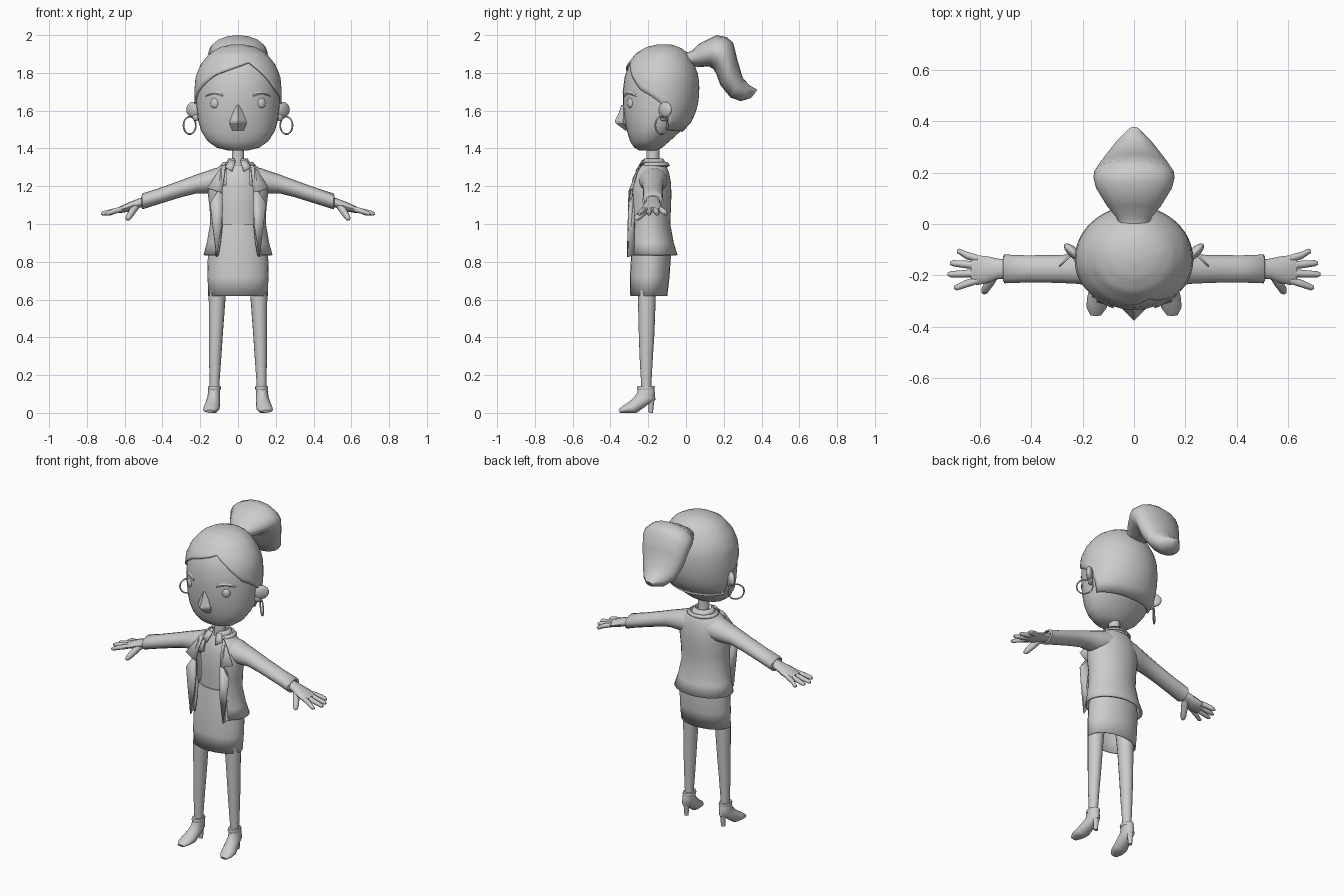
import bpy, bmesh, math
from mathutils import Vector

grey = bpy.data.materials.new("plain_grey")
grey.diffuse_color = (0.604, 0.604, 0.604, 1)


def finish(ob, angle=50, thick=0):
    """Give the part its colour, shading and optional thickness."""
    ob.data.materials.append(grey)
    bpy.ops.object.select_all(action='DESELECT')
    bpy.context.view_layer.objects.active = ob
    ob.select_set(True)
    if thick:
        m = ob.modifiers.new("thickness", 'SOLIDIFY')
        m.thickness, m.offset = thick, 0
    bpy.ops.object.shade_smooth_by_angle(angle=math.radians(angle))
    return ob


def loft(name, rings, closed=True, caps=(True, True), angle=50, thick=0):
    """Skin a list of equally sized point rings."""
    bm = bmesh.new()
    vs = [[bm.verts.new(p) for p in r] for r in rings]
    n = len(rings[0])
    for a, b in zip(vs, vs[1:]):
        for i in range(n if closed else n - 1):
            j = (i + 1) % n
            bm.faces.new((a[i], a[j], b[j], b[i]))
    for use, r in zip(caps, (vs[0], vs[-1])):
        if use and closed:
            bm.faces.new(r)
    bmesh.ops.recalc_face_normals(bm, faces=bm.faces[:])
    me = bpy.data.meshes.new(name)
    bm.to_mesh(me)
    bm.free()
    ob = bpy.data.objects.new(name, me)
    bpy.context.collection.objects.link(ob)
    return finish(ob, angle, thick)


def ring(front, back, w, cx=0, n=24, start=0, end=360):
    """Oval through a front and a back (y, z) point with half width w."""
    f, b = Vector((cx, *front)), Vector((cx, *back))
    c, d = (f + b) / 2, (f - b) / 2
    count = n if end - start == 360 else n + 1
    angs = [math.radians(start + (end - start) * i / n) for i in range(count)]
    return [c + d * math.cos(a) + Vector((w * math.sin(a), 0, 0)) for a in angs]


def level(rows, cx=0, **k):
    """Horizontal ovals from rows of z, front y, back y, half width."""
    return [ring((f, z), (b, z), w, cx, **k) for z, f, b, w in rows]


def tube(name, rows, n=12, u=(0, 1, 0), v=(0, 0, 1)):
    """Sweep along rows of centre, u radius, v radius."""
    angs = [2 * math.pi * i / n for i in range(n)]
    u, v = Vector(u), Vector(v)
    return loft(name, [[Vector(c) + u * ru * math.cos(a) + v * rv * math.sin(a)
                        for a in angs] for c, ru, rv in rows])


def lerp(table, x):
    """Interpolate rows keyed on their first, ascending value."""
    for p, q in zip(table, table[1:]):
        if x <= q[0]:
            t = max(0, (x - p[0]) / (q[0] - p[0]))
            return [u + (v - u) * t for u, v in zip(p[1:], q[1:])]
    return list(table[-1][1:])


def ball(name, loc, scale, rot=0):
    bpy.ops.mesh.primitive_uv_sphere_add(segments=16, ring_count=10, location=loc, rotation=(0, 0, rot))
    ob = bpy.context.object
    ob.name, ob.scale = name, scale
    return finish(ob)


# Head profile: z, front y, back y, half width
SKULL = [(1.388, -.255, -.15, .06), (1.405, -.285, -.115, .125), (1.44, -.307, -.075, .172),
         (1.49, -.322, -.02, .204), (1.55, -.335, .035, .222), (1.62, -.343, .06, .229),
         (1.70, -.345, .07, .23), (1.78, -.335, .066, .223), (1.84, -.312, .045, .198),
         (1.90, -.265, .01, .15), (1.932, -.21, -.03, .095), (1.945, -.155, -.08, .035)]


def skull(z, a, inset=0):
    f, b, w = lerp(SKULL, z)
    d = (b - f) / 2 - inset
    return Vector(((w - inset) * math.sin(a), (f + b) / 2 - d * math.cos(a), z))


def face_y(x, z):
    f, b, w = lerp(SKULL, z)
    return skull(z, math.asin(x / (w - .01)), .01).y


loft("head", level([(z, f + .01, b - .01, w - .01) for z, f, b, w in SKULL[:-1]], n=32))

# Hair cap running from the crown down to a swept hairline (angle, z)
LINE = [(-180, 1.49), (-113, 1.50), (-104, 1.6), (-90, 1.645), (-76, 1.68), (-55, 1.735),
        (-33, 1.79), (18, 1.855), (33, 1.81), (60, 1.71), (76, 1.68), (90, 1.645),
        (104, 1.6), (113, 1.5), (180, 1.49)]
hair = []
for s in range(15):
    row = []
    for i in range(60):
        deg = -180 + 6 * i
        z = 1.945 - (1.945 - lerp(LINE, deg)[0]) * (s / 14) ** 1.6
        row.append(skull(z, math.radians(deg), .004))
    hair.append(row)
loft("hair_cap", hair, caps=(True, False), thick=.011)

# Ponytail: upper outline, lower outline, half width
TAIL = [((-.005, 1.908), (-.02, 1.85), .055), ((.03, 1.915), (.02, 1.84), .068),
        ((.07, 1.955), (.07, 1.83), .105), ((.16, 2.0), (.12, 1.835), .148),
        ((.215, 1.99), (.145, 1.82), .158), ((.25, 1.96), (.16, 1.795), .155),
        ((.272, 1.87), (.182, 1.735), .14), ((.30, 1.775), (.235, 1.67), .11),
        ((.335, 1.735), (.29, 1.65), .075), ((.378, 1.71), (.345, 1.668), .025)]
loft("ponytail", [ring(*t, n=16) for t in TAIL])

# Nose wedge
loft("nose", level([(1.63, -.343, -.32, .006), (1.59, -.355, -.308, .026), (1.545, -.377, -.288, .044),
                    (1.535, -.374, -.285, .046), (1.495, -.322, -.30, .03)], n=4), angle=20)

# Neck, blouse and skirt
loft("neck", level([(1.27, -.215, -.13, .042), (1.34, -.21, -.14, .033), (1.42, -.21, -.14, .033)], n=16))
loft("blouse", level([(.97, -.262, -.105, .12), (1.08, -.262, -.105, .115), (1.2, -.262, -.105, .12),
                      (1.27, -.245, -.115, .09), (1.31, -.22, -.13, .05)]))
loft("skirt", level([(.62, -.292, -.102, .155), (.72, -.294, -.09, .158), (.83, -.288, -.083, .157),
                     (.93, -.277, -.09, .142), (.995, -.268, -.1, .125)]), caps=(False, True), thick=.006)

# Jacket body, open at the front
loft("jacket", level([(.835, -.305, -.05, .178), (.9, -.302, -.07, .16), (1.0, -.3, -.088, .143),
                      (1.08, -.302, -.085, .145), (1.16, -.305, -.082, .155), (1.22, -.296, -.085, .155),
                      (1.27, -.272, -.095, .135), (1.3, -.252, -.107, .098), (1.32, -.235, -.12, .065)],
                     n=28, start=36, end=324), closed=False, thick=.01)

# Folded collars round the neck
loft("blouse_collar", level([(1.30, -.245, -.10, .074), (1.345, -.222, -.125, .048)],
                            n=20, start=22, end=338), closed=False, thick=.008)
loft("jacket_collar", level([(1.308, -.25, -.088, .092), (1.325, -.235, -.10, .075)],
                            n=20, start=45, end=315), closed=False, thick=.008)


def plate(name, pts, s, thick=.006):
    bm = bmesh.new()
    bm.faces.new([bm.verts.new((s * x, y, z)) for x, y, z in pts])
    bmesh.ops.triangulate(bm, faces=bm.faces[:])
    me = bpy.data.meshes.new(name)
    bm.to_mesh(me)
    bm.free()
    ob = bpy.data.objects.new(name, me)
    bpy.context.collection.objects.link(ob)
    finish(ob, 30, thick)


for s, side in ((1, "left"), (-1, "right")):
    # Eye, brow, ear and hoop earring
    ball(side + "_eye", (s * .125, face_y(.125, 1.64) + .004, 1.64), (.024, .014, .027), s * .5)
    brow = [Vector((s * x, face_y(x, z) - .002, z))
            for x, z in ((.08, 1.678), (.1, 1.69), (.125, 1.693), (.15, 1.69), (.172, 1.678))]
    loft(side + "_brow", [[p + Vector((0, dy, dz * k)) for dy, dz in
                           ((-.006, 0), (0, .01), (.008, 0), (0, -.01))]
                          for p, k in zip(brow, (.7, 1, 1, .8, .3))])
    ball(side + "_ear", (s * .237, -.11, 1.605), (.046, .02, .042), s * .75)
    ball(side + "_ear_lobe", (s * .222, -.12, 1.57), (.024, .016, .026), s * .75)
    bpy.ops.mesh.primitive_torus_add(location=(s * .256, -.13, 1.522), major_radius=.046, minor_radius=.0045,
                                     major_segments=28, minor_segments=8,
                                     rotation=(math.pi / 2, 0, -s * math.pi / 4))
    bpy.context.object.name = side + "_earring"
    finish(bpy.context.object)

    # Lapel with notch, hanging front edge, and blouse collar point
    plate(side + "_lapel", [(.065, -.238, 1.318), (.09, -.252, 1.3), (.163, -.282, 1.19), (.106, -.302, 1.172),
                            (.083, -.295, 1.16), (.075, -.28, 1.24)], s)
    plate(side + "_front_flap", [(.083, -.295, 1.17), (.108, -.302, 1.172), (.148, -.3, 1.11), (.135, -.305, 1.0),
                                 (.112, -.31, .825), (.088, -.305, .98), (.08, -.3, 1.08)], s)
    plate(side + "_front_panel", [(.098, -.275, 1.17), (.148, -.3, 1.11), (.112, -.31, .825),
                                  (.12, -.275, .835), (.1, -.27, 1.0)], s)
    plate(side + "_collar_point", [(.012, -.232, 1.335), (.045, -.225, 1.34), (.068, -.252, 1.3),
                                   (.03, -.266, 1.278)], s)

    # Sleeve with a hollow cuff
    Y = -.175
    tube(side + "_sleeve", [((s * x, Y, z), ry, rz) for x, z, ry, rz in
                            ((.06, 1.235, .08, .068), (.12, 1.229, .076, .068), (.16, 1.222, .068, .06),
                             (.22, 1.212, .058, .05), (.3, 1.187, .054, .045), (.42, 1.147, .053, .042),
                             (.505, 1.12, .056, .042), (.51, 1.118, .046, .033), (.49, 1.125, .044, .031))], 16)

    # Hand: palm, four fingers and thumb
    tube(side + "_palm", [((s * x, y, z), ry, rz) for x, y, z, ry, rz in
                          ((.48, Y, 1.125, .036, .026), (.53, Y, 1.108, .04, .025), (.57, -.178, 1.093, .052, .025),
                           (.61, -.18, 1.08, .058, .02), (.635, -.178, 1.072, .054, .015))])
    for k, (y0, y1, x1) in enumerate(((-.135, -.108, .69), (-.162, -.153, .716),
                                      (-.191, -.196, .726), (-.219, -.247, .702))):
        tube(f"{side}_finger_{k + 1}", [((s * x, y, z), r, r) for x, y, z, r in
                                        ((.61, y0, 1.08, .015), (.655, (y0 + y1) / 2, 1.068, .015),
                                         (x1 - .012, y1, 1.056, .012), (x1, y1, 1.054, .006))], 8)
    tube(side + "_thumb", [((s * x, y, z), r, r) for x, y, z, r in
                           ((.54, -.19, 1.095, .022), (.56, -.225, 1.065, .021), (.576, -.25, 1.04, .018),
                            (.582, -.265, 1.027, .013), (.584, -.27, 1.022, .006))], 8,
         u=(1, 0, 0), v=(0, -.7, .7))

    # Leg
    legs = ((.10, -.238, -.183, .025, .125), (.16, -.238, -.183, .026, .124), (.3, -.246, -.175, .033, .121),
            (.42, -.25, -.167, .037, .117), (.62, -.255, -.16, .045, .110), (.74, -.26, -.15, .05, .10))
    loft(side + "_leg", [ring((f, z), (b, z), w, s * cx, n=16) for z, f, b, w, cx in legs])

    # High heeled shoe: upper outline, sole outline, half width, sideways offset
    SHOE = [((-.25, .138), (-.172, .138), .03, .125), ((-.254, .125), (-.166, .12), .031, .126),
            ((-.262, .098), (-.162, .07), .034, .128), ((-.285, .073), (-.20, .045), .038, .132),
            ((-.312, .052), (-.262, .0), .043, .140), ((-.338, .034), (-.31, .0), .040, .145),
            ((-.358, .016), (-.35, .0), .022, .149)]
    loft(side + "_shoe", [ring(f, b, w, s * cx, n=16) for f, b, w, cx in SHOE])
    loft(side + "_heel", level([(0, -.197, -.175, .013), (.05, -.2, -.17, .016), (.085, -.215, -.163, .026)],
                               cx=s * .127, n=10))
    loft(side + "_ankle_band", level([(.122, -.257, -.168, .032), (.132, -.26, -.165, .035),
                                      (.142, -.257, -.168, .032)], cx=s * .125, n=16))
